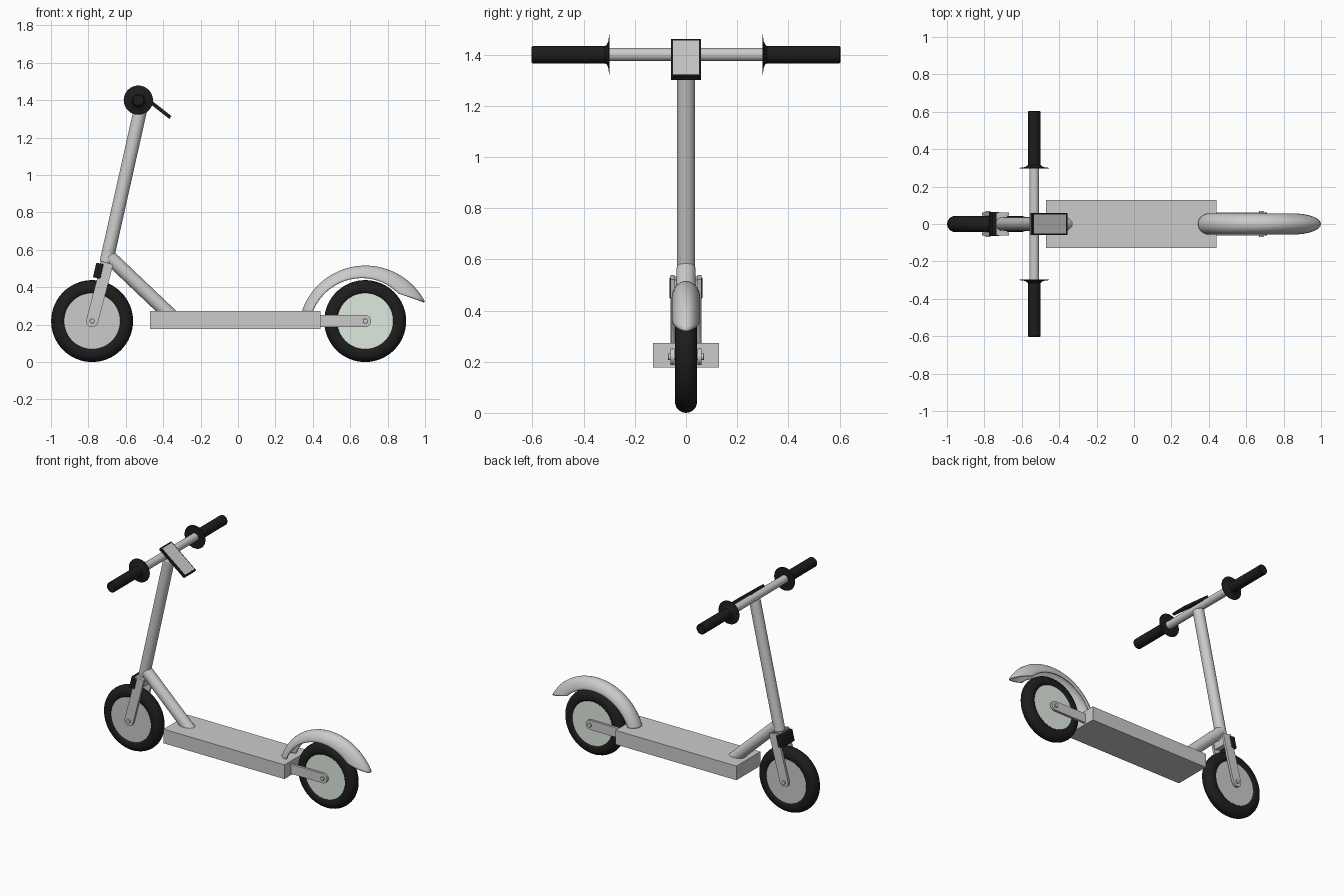
import bpy, bmesh
from math import sin, cos, pi, asin, atan2, hypot, radians
from mathutils import Vector, Matrix

if "Cube" in bpy.data.objects:
    bpy.data.objects.remove(bpy.data.objects["Cube"])


def material(name, col):
    m = bpy.data.materials.new(name)
    m.diffuse_color = (*col, 1)
    m.use_nodes = True
    m.node_tree.nodes["Principled BSDF"].inputs["Base Color"].default_value = m.diffuse_color
    return m


BLACK = material("black_rubber", (0.012, 0.012, 0.012))
PALE = material("pale_green", (0.74, 0.82, 0.74))


def finish(name, bm, mat=None, bevel=0, smooth=True):
    bmesh.ops.recalc_face_normals(bm, faces=bm.faces)
    me = bpy.data.meshes.new(name)
    bm.to_mesh(me)
    bm.free()
    ob = bpy.data.objects.new(name, me)
    bpy.context.collection.objects.link(ob)
    if mat:
        me.materials.append(mat)
    if bevel:
        b = ob.modifiers.new("bevel", 'BEVEL')
        b.width, b.segments = bevel, 3
    if smooth:
        bpy.ops.object.select_all(action='DESELECT')
        ob.select_set(True)
        bpy.context.view_layer.objects.active = ob
        bpy.ops.object.shade_smooth_by_angle(angle=radians(35))
    return ob


def tube(name, a, b, r, mat=None, bevel=0):
    a, b = Vector(a), Vector(b)
    d = b - a
    bm = bmesh.new()
    bmesh.ops.create_cone(bm, cap_ends=True, segments=40, radius1=r, radius2=r, depth=d.length,
                          matrix=Matrix.Translation((a + b) / 2) @ d.to_track_quat('Z', 'Y').to_matrix().to_4x4())
    return finish(name, bm, mat, bevel)


def box(name, centre, size, tilt=0, mat=None, bevel=0):
    bm = bmesh.new()
    bmesh.ops.create_cube(bm, size=1, matrix=Matrix.Translation(centre) @ Matrix.Rotation(tilt, 4, 'Y')
                          @ Matrix.Diagonal((*size, 1)))
    return finish(name, bm, mat, bevel)


def lathe(name, profile, x, z, mat=None, steps=64):
    """Spin (radius, y) points about a line along y through x, z."""
    bm = bmesh.new()
    vs = [bm.verts.new((x + r, y, z)) for r, y in profile]
    es = [bm.edges.new(p) for p in zip(vs, vs[1:])]
    bmesh.ops.spin(bm, geom=vs + es, cent=(x, 0, z), axis=(0, 1, 0), angle=2 * pi, steps=steps)
    bmesh.ops.remove_doubles(bm, verts=bm.verts, dist=1e-5)
    return finish(name, bm, mat)


def arm(name, a, b, r, y, thick):
    """Flat bar in the xz plane from a to b, rounded at b."""
    t = atan2(b[1] - a[1], b[0] - a[0])
    pts = [(a[0] - r * sin(t), a[1] + r * cos(t)), (a[0] + r * sin(t), a[1] - r * cos(t))]
    for i in range(17):
        q = t - pi / 2 + pi * i / 16
        pts.append((b[0] + r * cos(q), b[1] + r * sin(q)))
    bm = bmesh.new()
    f = bm.faces.new([bm.verts.new((px, y - thick / 2, pz)) for px, pz in pts])
    ext = bmesh.ops.extrude_face_region(bm, geom=[f])
    bmesh.ops.translate(bm, vec=(0, thick, 0), verts=[v for v in ext['geom'] if isinstance(v, bmesh.types.BMVert)])
    return finish(name, bm)


AXZ = 0.219
SIDES = (("left", -1), ("right", 1))

# Wheels: round tyre, flat hub and axle
for label, wx, hub_mat in (("front", -0.78, None), ("rear", 0.68, PALE)):
    w = 0.043
    prof = [(0.148, -0.034), (0.153, -w + 0.004), (0.16, -w)]
    prof += [(0.219 - w + w * cos(q), w * sin(q)) for q in [(-90 + 15 * i) * pi / 180 for i in range(13)]]
    prof += [(0.16, w), (0.153, w - 0.004), (0.148, 0.034)]
    lathe(label + "_tyre", prof, wx, AXZ, BLACK)
    lathe(label + "_hub", [(0, -0.036), (0.152, -0.036), (0.152, 0.036), (0, 0.036)], wx, AXZ, hub_mat)
    tube(label + "_axle", (wx, -0.07, AXZ), (wx, 0.07, AXZ), 0.013, bevel=0.002)

# Fork legs and rear support arms
for s, k in SIDES:
    arm("fork_leg_" + s, (-0.698, 0.53), (-0.78, AXZ), 0.032, k * 0.053, 0.016)
    arm("rear_arm_" + s, (0.41, AXZ), (0.68, AXZ), 0.032, k * 0.053, 0.016)
box("fork_bridge", (-0.713, 0, 0.497), (0.06, 0.12, 0.06), radians(13))
box("fork_crown", (-0.747, 0, 0.488), (0.04, 0.128, 0.08), radians(13), BLACK, 0.005)

# Deck, neck and stem
box("deck", (-0.015, 0, 0.225), (0.91, 0.258, 0.096))
tube("neck", (-0.324, 0, 0.215), (-0.69, 0, 0.563), 0.038, bevel=0.004)
tube("stem", (-0.705, 0, 0.53), (-0.517, 0, 1.37), 0.036, bevel=0.005)

# Handlebar with flanged grips
HX, HZ = -0.533, 1.4
tube("handlebar", (HX, -0.32, HZ), (HX, 0.32, HZ), 0.026)
for s, k in SIDES:
    prof = [(0, 0.298), (0.078, 0.298), (0.078, 0.3), (0.05, 0.304), (0.04, 0.309), (0.034, 0.316),
            (0.034, 0.599), (0.029, 0.604), (0, 0.604)]
    lathe("grip_" + s, [(r, k * y) for r, y in prof], HX, HZ, BLACK, 48)

# Tilted display
tilt = radians(38)
n = Vector((sin(tilt), 0, cos(tilt)))
c = Vector((-0.455, 0, 1.38))
box("display_case", c, (0.237, 0.116, 0.018), tilt, BLACK)
box("display_screen", c + n * 0.009, (0.217, 0.102, 0.003), tilt)

# Rear mudguard: arched shell swept round the wheel, cut flat on the deck and slanted at the tail
bm = bmesh.new()
FX, FZ, M, N = 0.68, 0.158, 16, 40
rows = []
for j in range(M + 1):
    phi = -pi / 2 + pi * j / M
    f = 1 - cos(phi)
    r0 = 0.357 - 0.055 * f
    t0 = pi - asin(0.108 / r0)
    ex, ez = 0.32 - 0.144 * f, 0.164 + 0.045 * f
    r1, t1 = hypot(ex, ez), atan2(ez, ex)
    row = []
    for i in range(N + 1):
        u = i / N
        t, r = t0 + (t1 - t0) * u, r0 + (r1 - r0) * u * u
        row.append(bm.verts.new((FX + r * cos(t), 0.056 * sin(phi), FZ + r * sin(t))))
    rows.append(row)
for a, b in zip(rows, rows[1:]):
    for i in range(N):
        bm.faces.new((a[i], a[i + 1], b[i + 1], b[i]))
guard = finish("rear_mudguard", bm)
# Normals of the open shell must point away from the wheel
top = max(guard.data.polygons, key=lambda p: p.center.z)
if top.normal.z < 0:
    guard.data.flip_normals()
sol = guard.modifiers.new("thickness", 'SOLIDIFY')
sol.thickness, sol.offset = 0.008, -1
